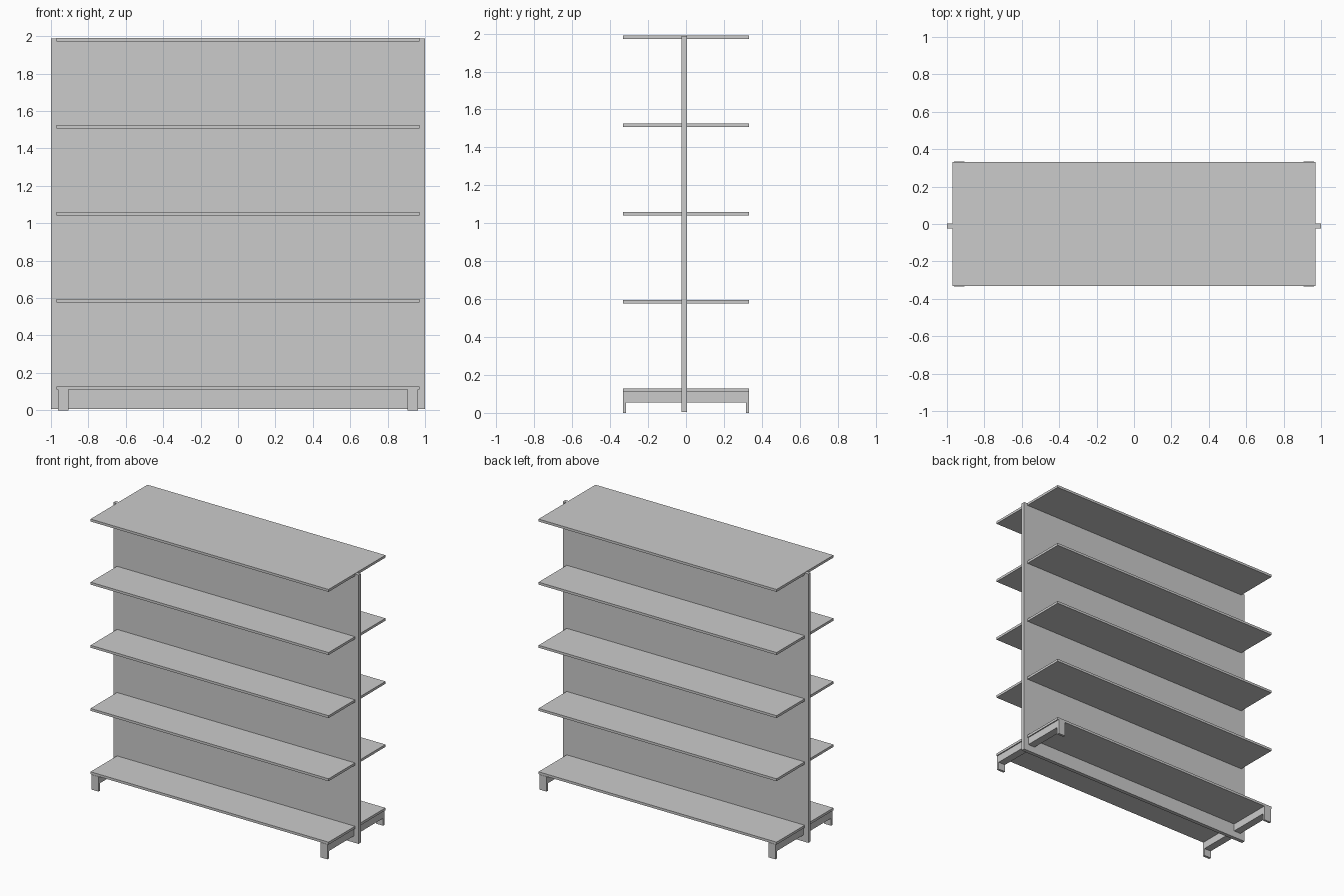
import bpy

if "Cube" in bpy.data.objects:
    bpy.data.objects.remove(bpy.data.objects["Cube"])


def box(name, x0, x1, y0, y1, z0, z1):
    """Axis-aligned box between two corners."""
    bpy.ops.mesh.primitive_cube_add(
        size=1, location=((x0 + x1) / 2, (y0 + y1) / 2, (z0 + z1) / 2))
    ob = bpy.context.object
    ob.name = name
    ob.scale = (x1 - x0, y1 - y0, z1 - z0)
    bpy.ops.object.transform_apply(location=False, rotation=False, scale=True)
    return ob


PANEL_Y0, PANEL_Y1 = -0.024, 0.004
DEPTH = 0.331

# Central upright panel
box("back_panel", -1, 1, PANEL_Y0, PANEL_Y1, 0.006, 1.987)

# Shelves on both sides of the panel
for i, top in enumerate((0.128, 0.595, 1.06, 1.525)):
    box(f"front_shelf_{i + 1}", -0.97, 0.97, -DEPTH, PANEL_Y0, top - 0.018, top)
    box(f"rear_shelf_{i + 1}", -0.97, 0.97, PANEL_Y1, DEPTH, top - 0.018, top)

# Top shelf runs across the panel
box("top_shelf", -0.97, 0.97, -DEPTH, DEPTH, 1.972, 1.99)

# Base beams with a foot at each end
for side, x0, x1 in (("left", -0.962, -0.905), ("right", 0.905, 0.962)):
    box(f"{side}_base_beam", x0, x1, -DEPTH + 0.015, DEPTH - 0.015, 0.055, 0.11)
    box(f"{side}_front_foot", x0, x1, -DEPTH - 0.002, -DEPTH + 0.015, 0, 0.11)
    box(f"{side}_rear_foot", x0, x1, DEPTH - 0.015, DEPTH + 0.002, 0, 0.11)
